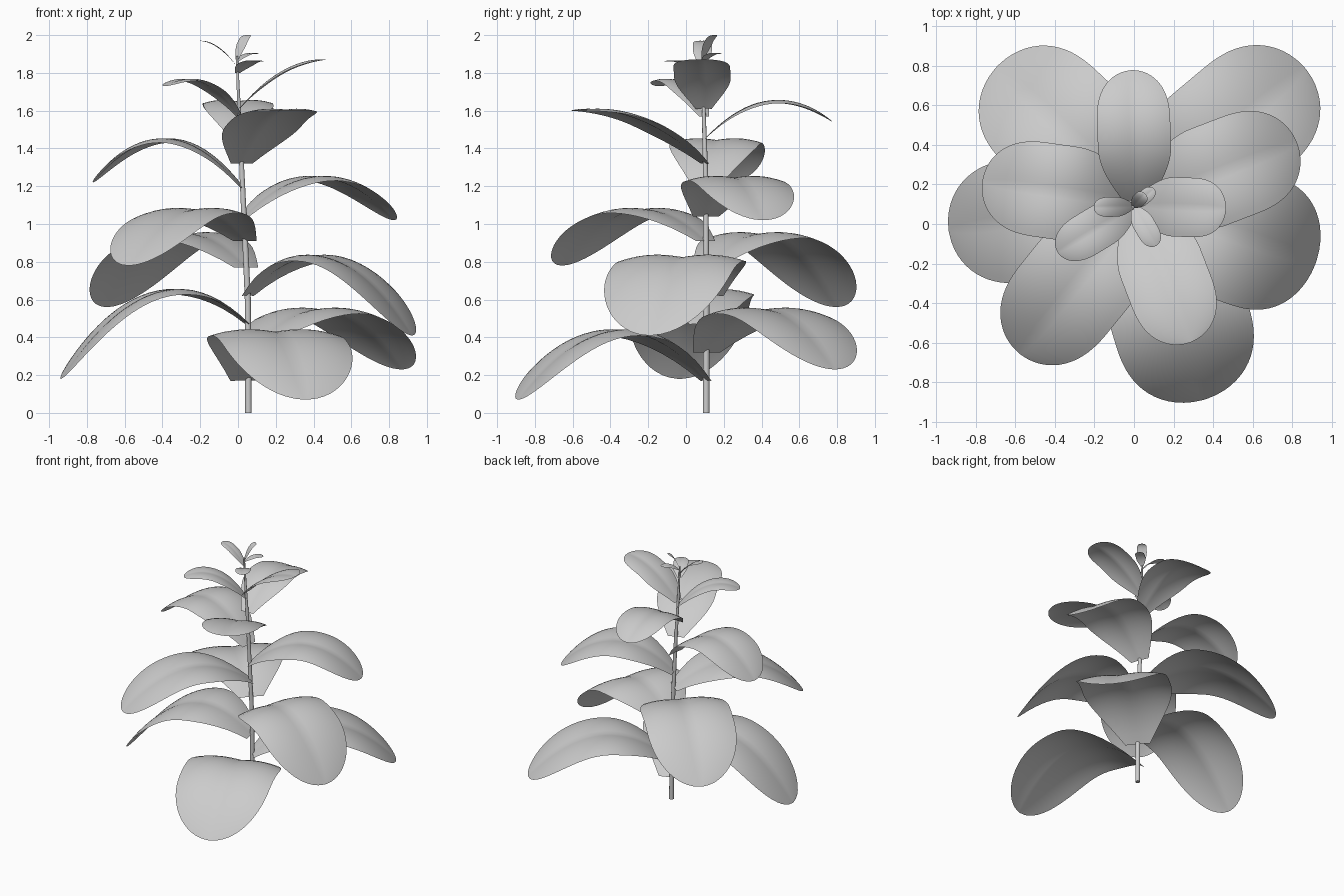
import bpy, bmesh
from math import sin, cos, pi, radians, sqrt
from mathutils import Vector

if "Cube" in bpy.data.objects:
    bpy.data.objects.remove(bpy.data.objects["Cube"])

# stem centre line: x, y, z, radius
STEM = [(0.055, 0.107, 0, 0.018), (0.052, 0.107, 0.6, 0.017), (0.022, 0.104, 1.25, 0.014),
        (0.006, 0.094, 1.6, 0.010), (-0.006, 0.087, 1.89, 0.006)]


def stem_at(z):
    for a, b in zip(STEM, STEM[1:]):
        if z <= b[2]:
            return Vector(a[:3]).lerp(Vector(b[:3]), (z - a[2]) / (b[2] - a[2]))
    return Vector(STEM[-1][:3])


def add_stem():
    cu = bpy.data.curves.new("stem", 'CURVE')
    cu.dimensions = '3D'
    cu.bevel_depth = 1
    cu.bevel_resolution = 3
    cu.use_fill_caps = True
    sp = cu.splines.new('POLY')
    sp.points.add(len(STEM) - 1)
    for p, (x, y, z, r) in zip(sp.points, STEM):
        p.co = (x, y, z, 1)
        p.radius = r
    bpy.context.collection.objects.link(bpy.data.objects.new("stem", cu))


def width(f):
    # truncated base, broad middle, rounded tip
    w = 0.28 + 0.72 * sin(pi / 2 * min(f / 0.43, 1))
    if f > 0.62:
        w *= max(0, 1 - ((f - 0.62) / 0.38) ** 2.5) ** 0.5
    return max(w, 0.03)


def add_leaf(name, angle, length, half, z0, peak, tip, nu=28, nv=16):
    # arching midrib is a parabola through base, peak and tip heights
    h, d = peak - z0, tip - z0
    b = 2 * h + 2 * sqrt(max(0, h * h - h * d))
    c = d - b
    base = stem_at(z0)
    u = Vector((cos(radians(angle)), sin(radians(angle)), 0))
    n = Vector((-u.y, u.x, 0))
    bm = bmesh.new()
    rows = []
    for i in range(nu + 1):
        f = 1 - (1 - i / nu) ** 1.6
        w = width(f)
        row = []
        for j in range(nv + 1):
            v = 2 * j / nv - 1
            p = base + u * (f * length) + n * (v * w * half)
            # sunken midrib, raised halves, drooping edges
            sag = 0.27 * abs(v) ** 1.2 - 0.33 * v * v
            p.z = z0 + b * f + c * f * f + half * w * w * sag
            row.append(bm.verts.new(p))
        rows.append(row)
    for r, s in zip(rows, rows[1:]):
        for j in range(nv):
            bm.faces.new((r[j], s[j], s[j + 1], r[j + 1])).smooth = True
    me = bpy.data.meshes.new(name)
    bm.to_mesh(me)
    bm.free()
    bpy.context.collection.objects.link(bpy.data.objects.new(name, me))


# angle, length, half width, base z, peak z, tip z (spiralling upward)
LEAVES = [
    (-73, 1.04, 0.350, 0.17, 0.43, 0.07),
    (40, 1.06, 0.330, 0.32, 0.545, 0.23),
    (188, 1.00, 0.315, 0.47, 0.645, 0.18),
    (-19, 0.92, 0.345, 0.62, 0.825, 0.41),
    (137, 1.01, 0.330, 0.77, 0.945, 0.56),
    (231, 0.98, 0.280, 0.91, 1.075, 0.78),
    (21, 0.85, 0.260, 1.04, 1.245, 1.02),
    (172, 0.80, 0.240, 1.19, 1.445, 1.22),
    (-69, 0.75, 0.215, 1.32, 1.605, 1.60),
    (92, 0.68, 0.185, 1.45, 1.65, 1.54),
    (211, 0.46, 0.110, 1.57, 1.765, 1.73),
    (-2, 0.46, 0.150, 1.61, 1.87, 1.87),
    (-60, 0.23, 0.055, 1.80, 1.865, 1.86),
    (181, 0.20, 0.050, 1.83, 1.97, 1.97),
    (40, 0.14, 0.035, 1.86, 1.905, 1.90),
    (48, 0.09, 0.035, 1.87, 2.00, 2.00),
]

add_stem()
for i, leaf in enumerate(LEAVES):
    add_leaf(f"leaf_{i + 1}", *leaf)
